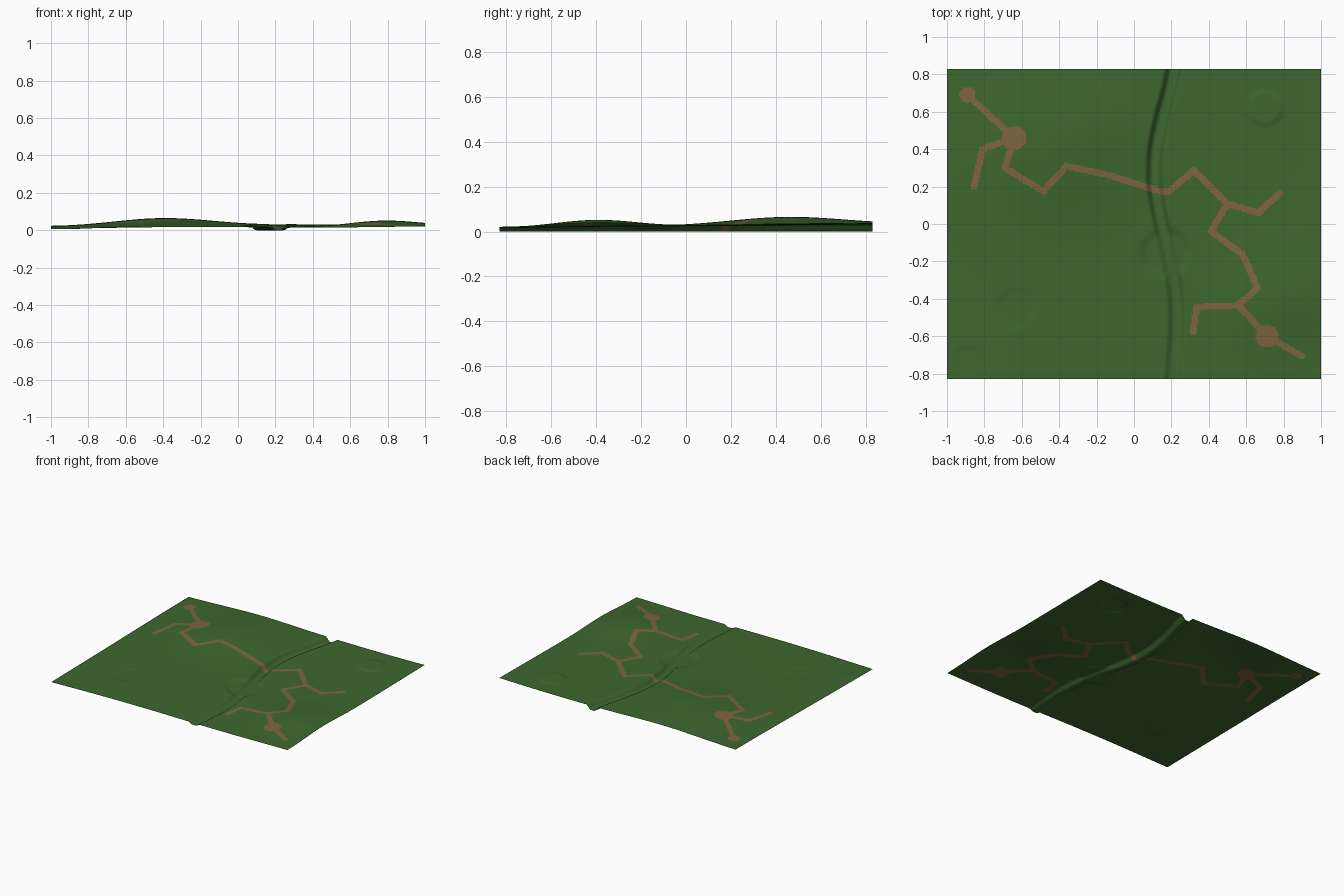
import bpy, bmesh, math
from mathutils import Vector

if "Cube" in bpy.data.objects:
    bpy.data.objects.remove(bpy.data.objects["Cube"])

HX, HY = 1.0, 0.83
NX, NY = 280, 232


def material(name, rgb):
    m = bpy.data.materials.new(name)
    m.diffuse_color = (*rgb, 1)
    m.use_nodes = True
    m.node_tree.nodes["Principled BSDF"].inputs["Base Color"].default_value = m.diffuse_color
    return m


def smooth(a, b, t):
    t = min(1, max(0, (t - a) / (b - a)))
    return t * t * (3 - 2 * t)


# creek centre line: (y, x) control points
CREEK = [(-0.83, 0.205), (-0.6, 0.228), (-0.4, 0.23), (-0.15, 0.185),
         (0.1, 0.122), (0.3, 0.103), (0.5, 0.13), (0.83, 0.22)]


def creek_x(y):
    for (y0, x0), (y1, x1) in zip(CREEK, CREEK[1:]):
        if y <= y1 + 1e-4:
            t = (y - y0) / (y1 - y0)
            return x0 + (x1 - x0) * t
    return CREEK[-1][1]


def creek_centre(y):
    # averaged for a soft bend
    ks = [-0.1, -0.05, 0, 0.05, 0.1]
    return sum(creek_x(max(-HY, min(HY, y + k))) for k in ks) / len(ks)


# round features: x, y, radius, height
BUMPS = [(0.70, 0.62, 0.10, 0.007), (-0.63, -0.45, 0.11, -0.003),
         (-0.89, -0.73, 0.08, -0.002), (0.17, -0.16, 0.14, -0.009)]


def height(x, y, cx):
    z = 0.0265 + 0.0078 * x + 0.0105 * y + 0.005 * math.cos(3 * (x + 0.4))
    # two broad hills
    z += 0.035 * math.exp(-((x + 0.4) ** 2 + (y - 0.45) ** 2) / 0.125)
    z += 0.031 * math.exp(-((x - 0.78) ** 2 + (y + 0.4) ** 2) / 0.065)
    for bx, by, r, h in BUMPS:
        z += h * (1 - smooth(r * 0.7, r * 1.1, math.hypot(x - bx, y - by)))
    # creek channel with flat floor
    w = 1 - smooth(0.014, 0.052, abs(x - cx))
    return z + (0.003 - z) * w


# dirt trails, branches and clearings
TRAILS = [
    [(-.89, .69), (-.64, .46), (-.69, .30), (-.485, .175), (-.36, .31), (-.13, .26),
     (.14, .175), (.19, .175), (.32, .29), (.5, .11), (.41, -.04), (.58, -.16),
     (.66, -.34), (.56, -.435), (.71, -.6), (.895, -.705)],
    [(-.64, .46), (-.81, .4), (-.855, .2)],
    [(.5, .11), (.665, .06), (.78, .165)],
    [(.56, -.435), (.335, -.445), (.315, -.58)],
]
CLEARINGS = [(-.89, .69, .043), (-.64, .46, .065), (.71, -.6, .06)]
SEGS = [(Vector(a), Vector(b)) for t in TRAILS for a, b in zip(t, t[1:])]
HALF = 0.0175


def on_trail(p):
    if any((p.x - x) ** 2 + (p.y - y) ** 2 < r * r for x, y, r in CLEARINGS):
        return True
    for a, b in SEGS:
        if not (min(a.x, b.x) - HALF < p.x < max(a.x, b.x) + HALF and
                min(a.y, b.y) - HALF < p.y < max(a.y, b.y) + HALF):
            continue
        d = b - a
        t = max(0, min(1, (p - a).dot(d) / d.length_squared))
        if (p - a - d * t).length < HALF:
            return True
    return False


# terrain sheet
bm = bmesh.new()
rows = []
for j in range(NY + 1):
    y = -HY + 2 * HY * j / NY
    cx = creek_centre(y)
    row = []
    for i in range(NX + 1):
        x = -HX + 2 * HX * i / NX
        row.append(bm.verts.new((x, y, height(x, y, cx))))
    rows.append(row)
low = min(v.co.z for v in bm.verts)
for v in bm.verts:
    v.co.z -= low
for j in range(NY):
    for i in range(NX):
        f = bm.faces.new((rows[j][i], rows[j][i + 1], rows[j + 1][i + 1], rows[j + 1][i]))
        f.smooth = True
        c = f.calc_center_median()
        f.material_index = int(on_trail(Vector((c.x, c.y))))
mesh = bpy.data.meshes.new("terrain")
bm.to_mesh(mesh)
bm.free()
mesh.materials.append(material("grass green", (0.047, 0.135, 0.028)))
mesh.materials.append(material("dirt brown", (0.21, 0.13, 0.052)))
bpy.context.collection.objects.link(bpy.data.objects.new("terrain", mesh))
